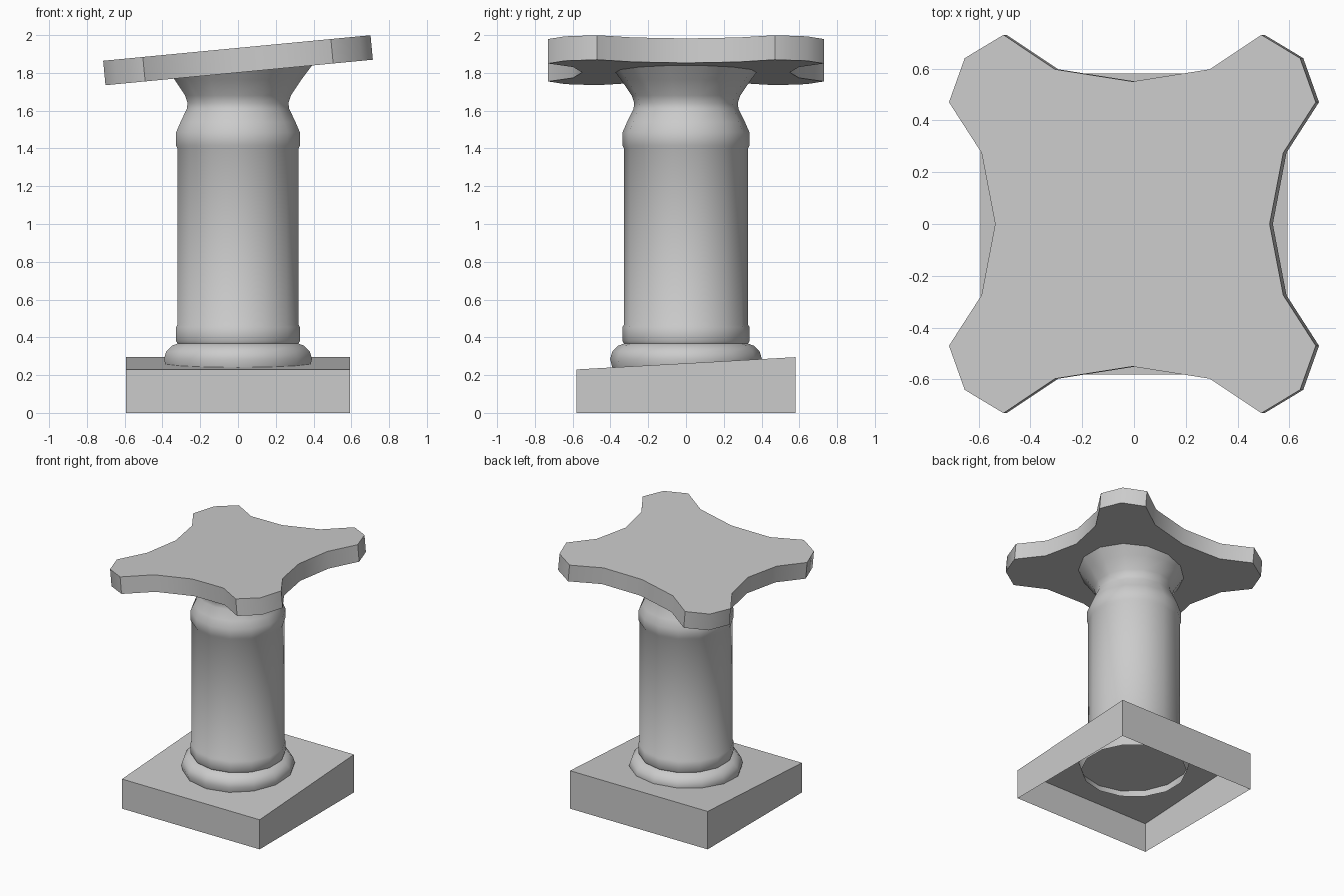
import bpy, bmesh, math
from mathutils import Matrix

if "Cube" in bpy.data.objects:
    bpy.data.objects.remove(bpy.data.objects["Cube"])

SIDES = 14


def make_object(name, bm, smooth=None):
    bmesh.ops.recalc_face_normals(bm, faces=bm.faces)
    mesh = bpy.data.meshes.new(name)
    bm.to_mesh(mesh)
    bm.free()
    ob = bpy.data.objects.new(name, mesh)
    bpy.context.collection.objects.link(ob)
    if smooth:
        bpy.ops.object.select_all(action='DESELECT')
        ob.select_set(True)
        bpy.context.view_layer.objects.active = ob
        bpy.ops.object.shade_smooth_by_angle(angle=math.radians(smooth))
    return ob


def lathe(name, profile):
    bm = bmesh.new()
    rings = []
    for r, z in profile:
        ring = []
        for i in range(SIDES):
            a = math.pi / 2 + 2 * math.pi * i / SIDES
            ring.append(bm.verts.new((r * math.cos(a), r * math.sin(a), z)))
        rings.append(ring)
    for lo, hi in zip(rings, rings[1:]):
        for i in range(SIDES):
            j = (i + 1) % SIDES
            bm.faces.new((lo[i], lo[j], hi[j], hi[i]))
    return make_object(name, bm, 40)


# Plinth: open underneath, top sloping up towards the back
bm = bmesh.new()
bmesh.ops.create_cube(bm, size=1)
for v in bm.verts:
    top = v.co.z > 0
    v.co.x *= 1.185
    v.co.y *= 1.16
    v.co.z = 0.2625 + 0.056 * v.co.y if top else 0
bottom = [f for f in bm.faces if all(v.co.z == 0 for v in f.verts)]
bmesh.ops.delete(bm, geom=bottom, context='FACES_ONLY')
make_object("plinth", bm)

# Column: foot moulding, lower ring, shaft, upper ring, shoulder, neck and flare
lathe("column", [
    (0.375, 0.19), (0.39, 0.24), (0.402, 0.285), (0.39, 0.325), (0.36, 0.355),
    (0.328, 0.367), (0.336, 0.38), (0.336, 0.455), (0.328, 0.467),
    (0.328, 1.40), (0.336, 1.415), (0.336, 1.485),
    (0.312, 1.54), (0.278, 1.61), (0.274, 1.64), (0.287, 1.68),
    (0.345, 1.765), (0.41, 1.85)])

# Top slab: concave-sided outline mirrored from one quarter, tilted up to the right
quarter = [(0.532, 0), (0.585, 0.275), (0.711, 0.47), (0.65, 0.64),
           (0.50, 0.73), (0.30, 0.597), (0, 0.55)]
half = quarter + [(-x, y) for x, y in quarter[-2::-1]]
outline = half + [(x, -y) for x, y in half[-2:0:-1]]
bm = bmesh.new()
face = bm.faces.new([bm.verts.new((x, y, -0.065)) for x, y in outline])
ext = bmesh.ops.extrude_face_region(bm, geom=[face], use_keep_orig=True)
bmesh.ops.translate(bm, vec=(0, 0, 0.13),
                    verts=[g for g in ext["geom"] if isinstance(g, bmesh.types.BMVert)])
bm.transform(Matrix.Translation((0, 0, 1.867)) @ Matrix.Rotation(math.radians(-5.45), 4, 'Y'))
make_object("top_slab", bm, 40)
